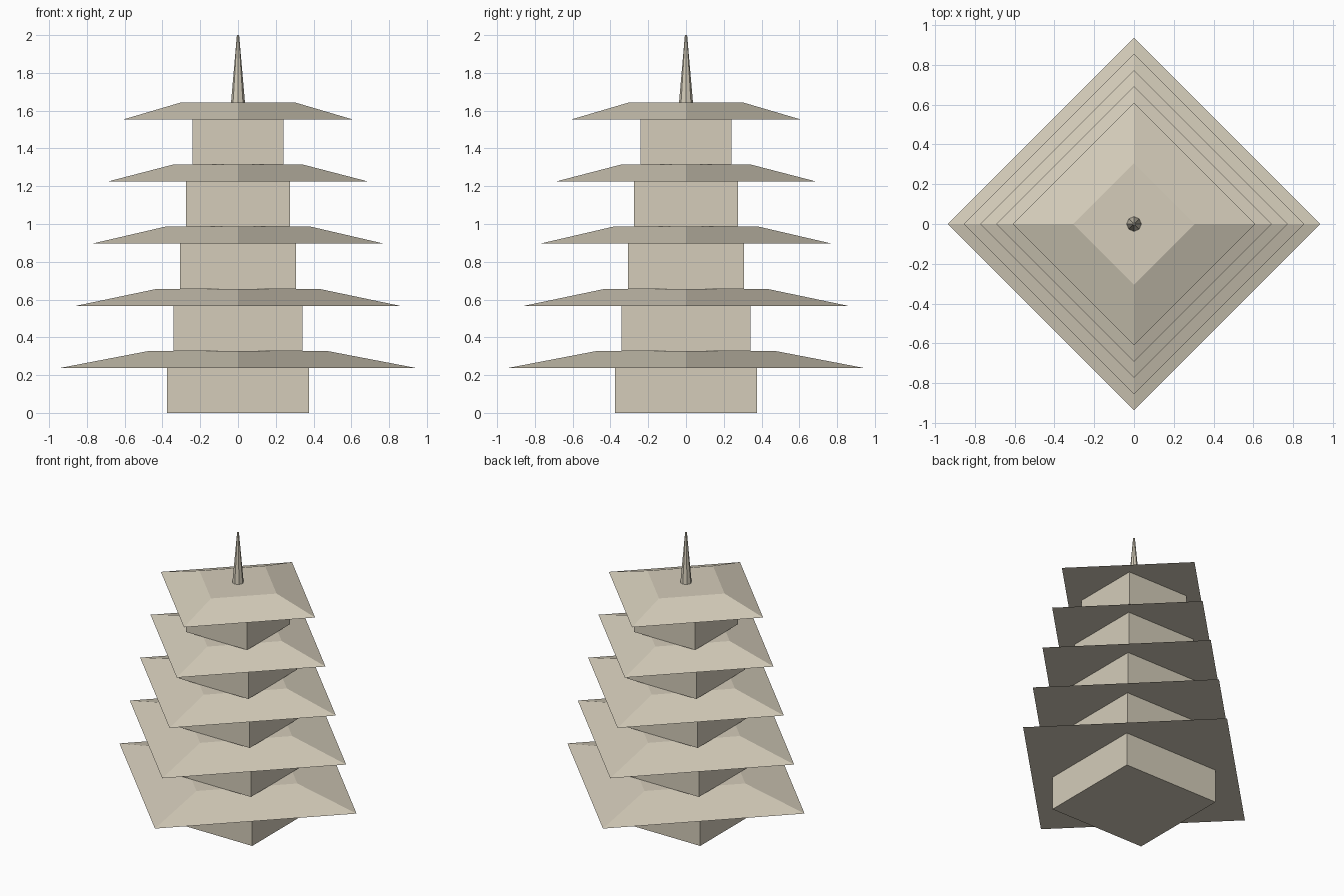
import bpy
import bmesh
from mathutils import Matrix

if "Cube" in bpy.data.objects:
    bpy.data.objects.remove(bpy.data.objects["Cube"], do_unlink=True)

# Single stone colour
stone = bpy.data.materials.new("warm_stone")
stone.use_nodes = True
colour = (0.66, 0.605, 0.49, 1)
stone.diffuse_color = colour
stone.node_tree.nodes["Principled BSDF"].inputs["Base Color"].default_value = colour


def add_part(name, bm):
    mesh = bpy.data.meshes.new(name)
    bm.to_mesh(mesh)
    bm.free()
    mesh.materials.append(stone)
    obj = bpy.data.objects.new(name, mesh)
    bpy.context.collection.objects.link(obj)
    return obj


def add_box(name, half, bottom, height):
    bm = bmesh.new()
    shape = Matrix.Translation((0, 0, bottom + height / 2)) @ Matrix.Diagonal(
        (half * 2, half * 2, height, 1))
    bmesh.ops.create_cube(bm, size=1, matrix=shape)
    return add_part(name, bm)


def add_cone(name, sides, lower, upper, bottom, height):
    bm = bmesh.new()
    bmesh.ops.create_cone(bm, cap_ends=True, segments=sides, radius1=lower,
                          radius2=upper, depth=height,
                          matrix=Matrix.Translation((0, 0, bottom + height / 2)))
    return add_part(name, bm)


TIERS = 5
WALL_HEIGHT = 0.2387
ROOF_HEIGHT = 0.0898
PITCH = WALL_HEIGHT + ROOF_HEIGHT

# Square storeys, each under a flared roof turned by an eighth of a turn
for i in range(TIERS):
    base = i * PITCH
    add_box(f"storey_{i + 1}", 0.375 - 0.0335 * i, base, WALL_HEIGHT)
    eave = 0.938 - 0.082 * i
    add_cone(f"roof_{i + 1}", 4, eave, eave / 2, base + WALL_HEIGHT, ROOF_HEIGHT)

# Tapered eight-sided spire
spire_base = TIERS * PITCH
add_cone("spire", 8, 0.037, 0.006, spire_base, 2 - spire_base)
